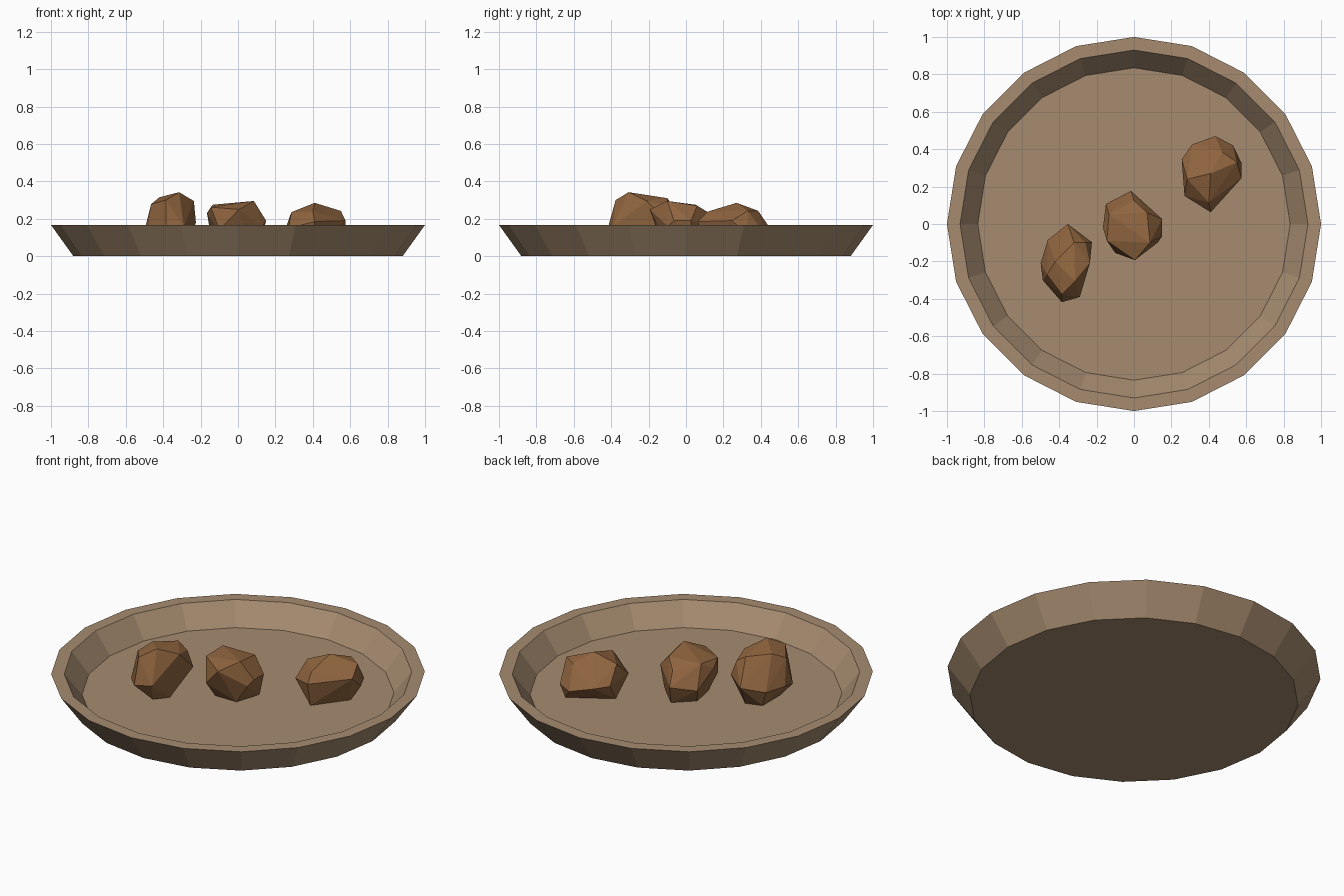
import bpy, bmesh, math

if "Cube" in bpy.data.objects:
    bpy.data.objects.remove(bpy.data.objects["Cube"])


def material(name, rgb):
    m = bpy.data.materials.new(name)
    m.diffuse_color = (*rgb, 1)
    m.use_nodes = True
    m.node_tree.nodes["Principled BSDF"].inputs["Base Color"].default_value = m.diffuse_color
    return m


def finish(name, bm, mat):
    bmesh.ops.recalc_face_normals(bm, faces=bm.faces)
    mesh = bpy.data.meshes.new(name)
    bm.to_mesh(mesh)
    bm.free()
    mesh.materials.append(mat)
    ob = bpy.data.objects.new(name, mesh)
    bpy.context.collection.objects.link(ob)
    return ob


clay = material("clay", (0.38, 0.26, 0.16))
brown = material("brown", (0.28, 0.13, 0.05))

# Shallow 20-sided dish: (radius, height) from underside edge to inner floor
SIDES = 20
profile = [(0.88, 0.0), (1.0, 0.167), (0.93, 0.167), (0.835, 0.045)]
bm = bmesh.new()
rings = []
for r, z in profile:
    rings.append([bm.verts.new((r * math.cos(math.tau * i / SIDES),
                                r * math.sin(math.tau * i / SIDES), z))
                  for i in range(SIDES)])
for a, b in zip(rings, rings[1:]):
    for i in range(SIDES):
        j = (i + 1) % SIDES
        bm.faces.new((a[i], a[j], b[j], b[i]))
bm.faces.new(rings[0][::-1])
bm.faces.new(rings[-1])
finish("dish", bm, clay)


# Faceted nugget: convex hull of a few corner points
def nugget(name, corners):
    bm = bmesh.new()
    for c in corners:
        bm.verts.new(c)
    hull = bmesh.ops.convex_hull(bm, input=bm.verts)
    loose = {v for v in hull["geom_interior"] if isinstance(v, bmesh.types.BMVert)}
    loose |= {v for v in bm.verts if not v.link_faces}
    bmesh.ops.delete(bm, geom=list(loose), context="VERTS")
    finish(name, bm, brown)


nugget("left_nugget", [
    (-.315, -.307, .342), (-.236, -.21, .295), (-.32, -.10, .31), (-.42, -.20, .315),
    (-.465, -.27, .278), (-.386, -.376, .30), (-.386, -.418, .15), (-.488, -.30, .12),
    (-.29, -.39, .16), (-.225, -.097, .18), (-.26, -.10, .27), (-.354, 0, .17),
    (-.461, -.086, .14), (-.499, -.21, .14), (-.27, -.25, .045), (-.32, -.34, .055),
    (-.43, -.10, .05), (-.33, -.08, .045), (-.43, -.27, .05)])

nugget("middle_nugget", [
    (.085, -.10, .295), (-.134, .05, .275), (-.145, -.09, .262), (.005, -.193, .25),
    (-.166, -.02, .23), (.15, -.064, .19), (.15, .027, .19), (.13, -.097, .16),
    (.07, .06, .27), (0, .125, .23), (-.016, .177, .15), (-.15, .107, .14),
    (-.10, -.155, .14), (.12, .03, .06), (.06, -.10, .05), (-.10, .04, .04),
    (0, .14, .045), (-.08, -.10, .05)])

nugget("right_nugget", [
    (.41, .27, .285), (.47, .385, .243), (.435, .47, .12), (.31, .425, .15),
    (.255, .345, .15), (.285, .24, .235), (.27, .15, .15), (.41, .063, .185),
    (.40, .115, .238), (.575, .245, .19), (.575, .325, .12), (.55, .33, .242),
    (.53, .42, .12), (.41, .09, .05), (.54, .28, .045), (.27, .27, .045),
    (.50, .41, .045)])
